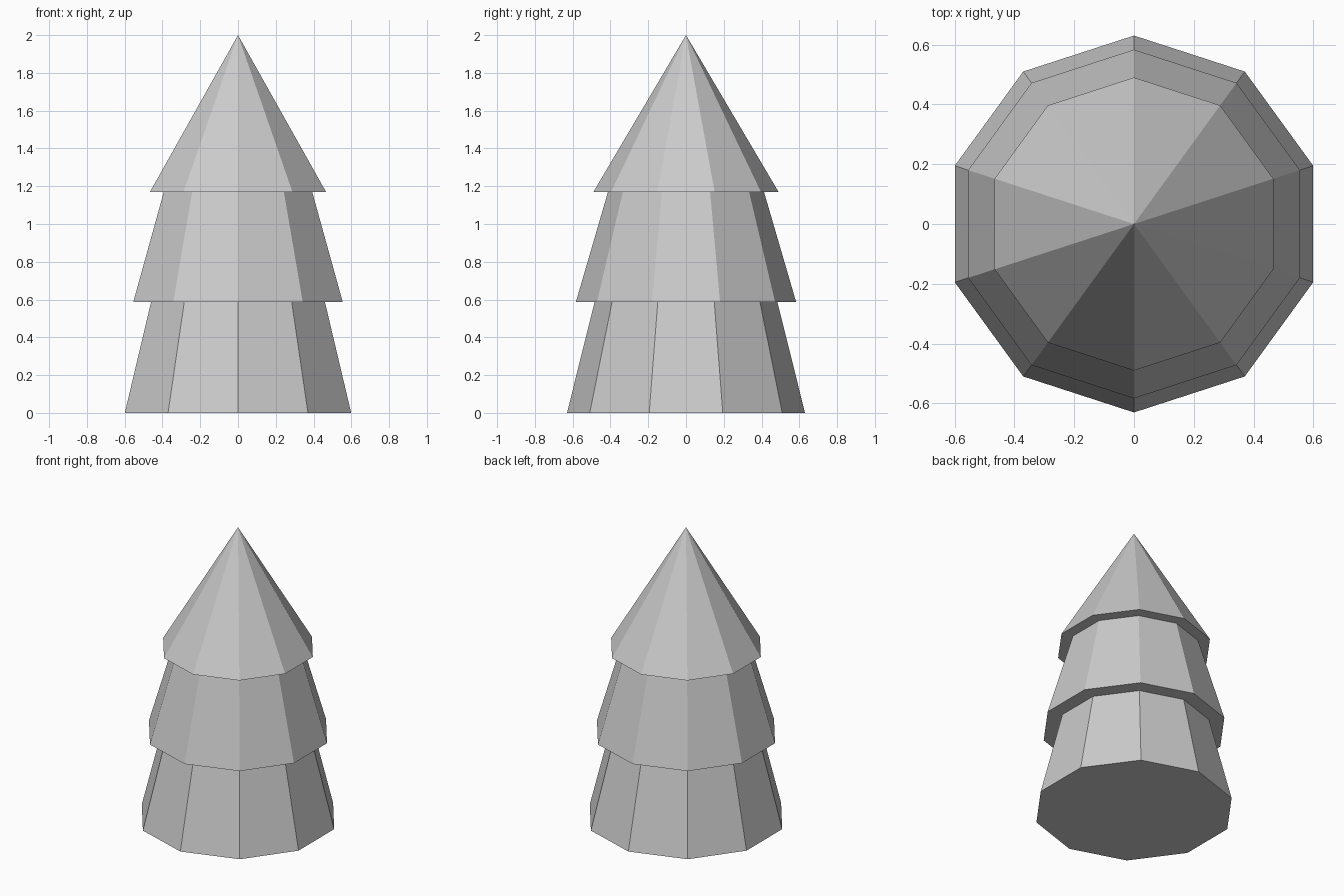
import bpy
import math

cube = bpy.data.objects.get("Cube")
if cube:
    bpy.data.objects.remove(cube, do_unlink=True)

SIDES = 10

# Single plain grey
grey = bpy.data.materials.new("plain_grey")
grey.use_nodes = True
colour = (0.6, 0.6, 0.6, 1)
grey.diffuse_color = colour
grey.node_tree.nodes["Principled BSDF"].inputs["Base Color"].default_value = colour


def tier(name, z_low, z_high, r_low, r_high):
    """Ten-sided flat-faced cone or frustum with a corner on the y axis."""
    bpy.ops.mesh.primitive_cone_add(
        vertices=SIDES, radius1=r_low, radius2=r_high,
        depth=z_high - z_low, location=(0, 0, (z_low + z_high) / 2))
    obj = bpy.context.object
    obj.name = name
    obj.data.materials.append(grey)
    bpy.ops.object.shade_flat()
    return obj


# Stacked tiers, each overhanging the one below
tier("lower_tier", 0, 0.587, 0.63, 0.484)
tier("middle_tier", 0.587, 1.17, 0.583, 0.413)
tier("top_tier", 1.17, 2, 0.49, 0)
